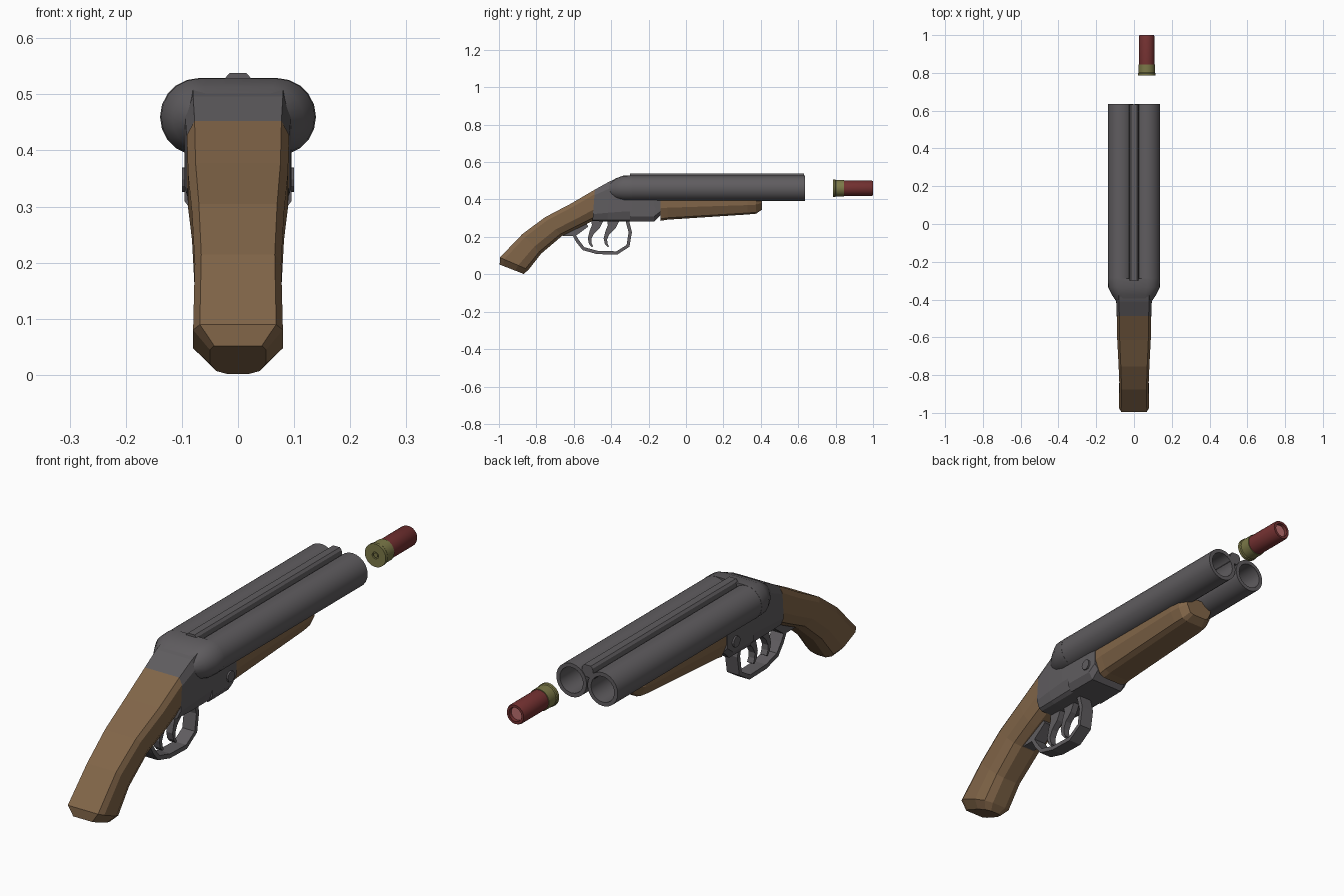
import bpy, bmesh, math
from mathutils import Vector

if "Cube" in bpy.data.objects:
    bpy.data.objects.remove(bpy.data.objects["Cube"])


def material(name, color):
    m = bpy.data.materials.new(name)
    m.diffuse_color = (*color, 1)
    m.use_nodes = True
    m.node_tree.nodes["Principled BSDF"].inputs["Base Color"].default_value = m.diffuse_color
    return m


WOOD = material("wood", (0.22, 0.13, 0.065))
STEEL = material("steel", (0.115, 0.108, 0.115))
BRASS = material("brass", (0.2, 0.19, 0.065))
RED = material("red_hull", (0.17, 0.03, 0.03))
PINK = material("wad", (0.5, 0.16, 0.16))


def loft(name, rings, mat, smooth=None, caps=True, closed=False):
    """Skin a list of equal-length closed rings of points."""
    bm = bmesh.new()
    vs = [[bm.verts.new(p) for p in r] for r in rings]
    n = len(vs[0])
    pairs = list(zip(vs, vs[1:])) + ([(vs[-1], vs[0])] if closed else [])
    for a, b in pairs:
        for i in range(n):
            j = (i + 1) % n
            bm.faces.new((a[i], a[j], b[j], b[i]))
    if caps and not closed:
        bm.faces.new(vs[0])
        bm.faces.new(vs[-1])
    bmesh.ops.recalc_face_normals(bm, faces=bm.faces)
    me = bpy.data.meshes.new(name)
    bm.to_mesh(me)
    bm.free()
    me.materials.append(mat)
    ob = bpy.data.objects.new(name, me)
    bpy.context.collection.objects.link(ob)
    if smooth:
        bpy.ops.object.select_all(action='DESELECT')
        ob.select_set(True)
        bpy.context.view_layer.objects.active = ob
        bpy.ops.object.shade_smooth_by_angle(angle=math.radians(smooth))
    return ob


def block(name, stations, half, mat):
    """Mirrored half section (x factor, height 0-1) swept through (top yz, bottom yz, half width)."""
    section = half + [(-x, t) for x, t in reversed(half)]
    rings = []
    for top, bot, w in stations:
        rings.append([(x * w, bot[0] + (top[0] - bot[0]) * t, bot[1] + (top[1] - bot[1]) * t)
                      for x, t in section])
    return loft(name, rings, mat)


def lathe(name, cx, cz, profile, mat, n=24):
    """Revolve (radius, y) points about a y-directed axis."""
    rings = [[(cx + r * math.cos(2 * math.pi * i / n), y, cz + r * math.sin(2 * math.pi * i / n))
              for i in range(n)] for r, y in profile]
    return loft(name, rings, mat, smooth=35)


def ribbon(name, path, hw, mat):
    """Strip of varying thickness along a (y, z, thickness) path."""
    rings = []
    for i, (y, z, t) in enumerate(path):
        a, b = path[max(i - 1, 0)], path[min(i + 1, len(path) - 1)]
        d = Vector((b[0] - a[0], b[1] - a[1])).normalized()
        o = Vector((-d.y, d.x)) * t / 2
        rings.append([(s * hw, y + k * o.x, z + k * o.y)
                      for s, k in ((-1, -1), (1, -1), (1, 1), (-1, 1))])
    return loft(name, rings, mat)


# Twin barrels with open bores
for side, label in ((-1, "left"), (1, "right")):
    lathe(f"{label}_barrel", side * 0.07, 0.46,
          [(0.068, -0.30), (0.068, 0.635), (0.052, 0.635), (0.052, -0.27)], STEEL)

# Sighting rib between the barrels
rib = [(-0.03, 0.49), (0.03, 0.49), (0.023, 0.529), (0.015, 0.538), (-0.015, 0.538), (-0.023, 0.529)]
loft("sight_rib", [[(x, y, z) for x, z in rib] for y in (-0.3, 0.632)], STEEL)


# Rounded breech hood behind the barrels
def stadium(y, hw, top, bot, n=10):
    r, c = (top - bot) / 2, (top + bot) / 2
    pts = []
    for s in (1, -1):
        for i in range(n + 1):
            a = -math.pi / 2 + math.pi * i / n
            pts.append((s * (hw - r + r * math.cos(a)), y, c + s * r * math.sin(a)))
    return pts


loft("breech_hood", [stadium(-0.288, 0.139, 0.529, 0.391), stadium(-0.335, 0.137, 0.528, 0.393),
                     stadium(-0.375, 0.117, 0.513, 0.400), stadium(-0.415, 0.09, 0.49, 0.42)],
     STEEL, smooth=35)

# Receiver: rear body and lower bar
body = [(0.7, 0), (0.85, 0.04), (1, 0.22), (1, 0.82), (0.85, 1)]
block("receiver", [((-0.487, 0.453), (-0.50, 0.285), 0.091), ((-0.41, 0.496), (-0.42, 0.282), 0.094),
                   ((-0.335, 0.524), (-0.335, 0.282), 0.095), ((-0.29, 0.524), (-0.29, 0.282), 0.095)],
      body, STEEL)
bar = [(0.8, 0), (1, 0.2), (1, 1)]
block("receiver_bar", [((-0.30, 0.42), (-0.30, 0.282), 0.095), ((-0.17, 0.42), (-0.17, 0.282), 0.093),
                       ((-0.137, 0.42), (-0.137, 0.315), 0.09)], bar, STEEL)

# Hinge pin heads on both sides
bpy.ops.mesh.primitive_cylinder_add(vertices=12, radius=0.022, depth=0.2,
                                    location=(0, -0.185, 0.348), rotation=(0, math.pi / 2, 0))
pin = bpy.context.object
pin.name = "hinge_pin"
pin.data.materials.append(STEEL)

# Curved wooden grip
grip = [(0.4, 0), (0.78, 0.1), (1, 0.36), (1, 0.85), (0.85, 1)]
block("grip", [((-0.487, 0.453), (-0.50, 0.285), 0.091), ((-0.615, 0.378), (-0.567, 0.252), 0.089),
               ((-0.754, 0.305), (-0.663, 0.205), 0.082), ((-0.875, 0.215), (-0.775, 0.11), 0.077),
               ((-0.995, 0.09), (-0.842, 0.024), 0.08), ((-0.996, 0.052), (-0.868, 0.002), 0.05)],
      grip, WOOD)

# Wooden fore-end under the barrels
fore = [(0.5, 0), (0.75, 0.08), (1, 0.5), (1, 1)]
block("fore_end", [((-0.135, 0.42), (-0.135, 0.286), 0.088), ((-0.10, 0.42), (-0.10, 0.292), 0.088),
                   ((0.33, 0.42), (0.33, 0.320), 0.085), ((0.375, 0.42), (0.375, 0.324), 0.08),
                   ((0.405, 0.42), (0.405, 0.345), 0.06)], fore, WOOD)

# Trigger guard loop
guard = [(-0.66, 0.222), (-0.60, 0.212), (-0.578, 0.175), (-0.548, 0.137), (-0.475, 0.117),
         (-0.37, 0.114), (-0.31, 0.152), (-0.298, 0.225), (-0.315, 0.29)]
ribbon("trigger_guard", [(y, z, 0.018) for y, z in guard], 0.028, STEEL)
ribbon("guard_tang", [(-0.66, 0.215, 0.02), (-0.60, 0.225, 0.045), (-0.53, 0.268, 0.03)], 0.028, STEEL)

# Two curved triggers
hook = [(-0.475, 0.295, 0.07), (-0.482, 0.255, 0.045), (-0.505, 0.222, 0.026),
        (-0.516, 0.19, 0.019), (-0.512, 0.165, 0.014), (-0.50, 0.147, 0.008)]
for k, label in enumerate(("rear", "front")):
    ribbon(f"{label}_trigger", [(y + 0.085 * k, z, t) for y, z, t in hook], 0.014, STEEL)

# Loose shell: brass head with primer, red hull with recessed front
lathe("shell_brass", 0.067, 0.46, [(0.014, 0.792), (0.014, 0.785), (0.047, 0.785), (0.047, 0.797),
                                   (0.044, 0.801), (0.044, 0.845), (0.03, 0.845)], BRASS)
lathe("shell_primer", 0.067, 0.46, [(0.009, 0.787), (0.009, 0.80)], BRASS, 12)
lathe("shell_hull", 0.067, 0.46, [(0.041, 0.84), (0.041, 0.993), (0.038, 1.0), (0.028, 1.0),
                                  (0.026, 0.985)], RED)
lathe("shell_wad", 0.067, 0.46, [(0.027, 0.975), (0.027, 0.987)], PINK)
